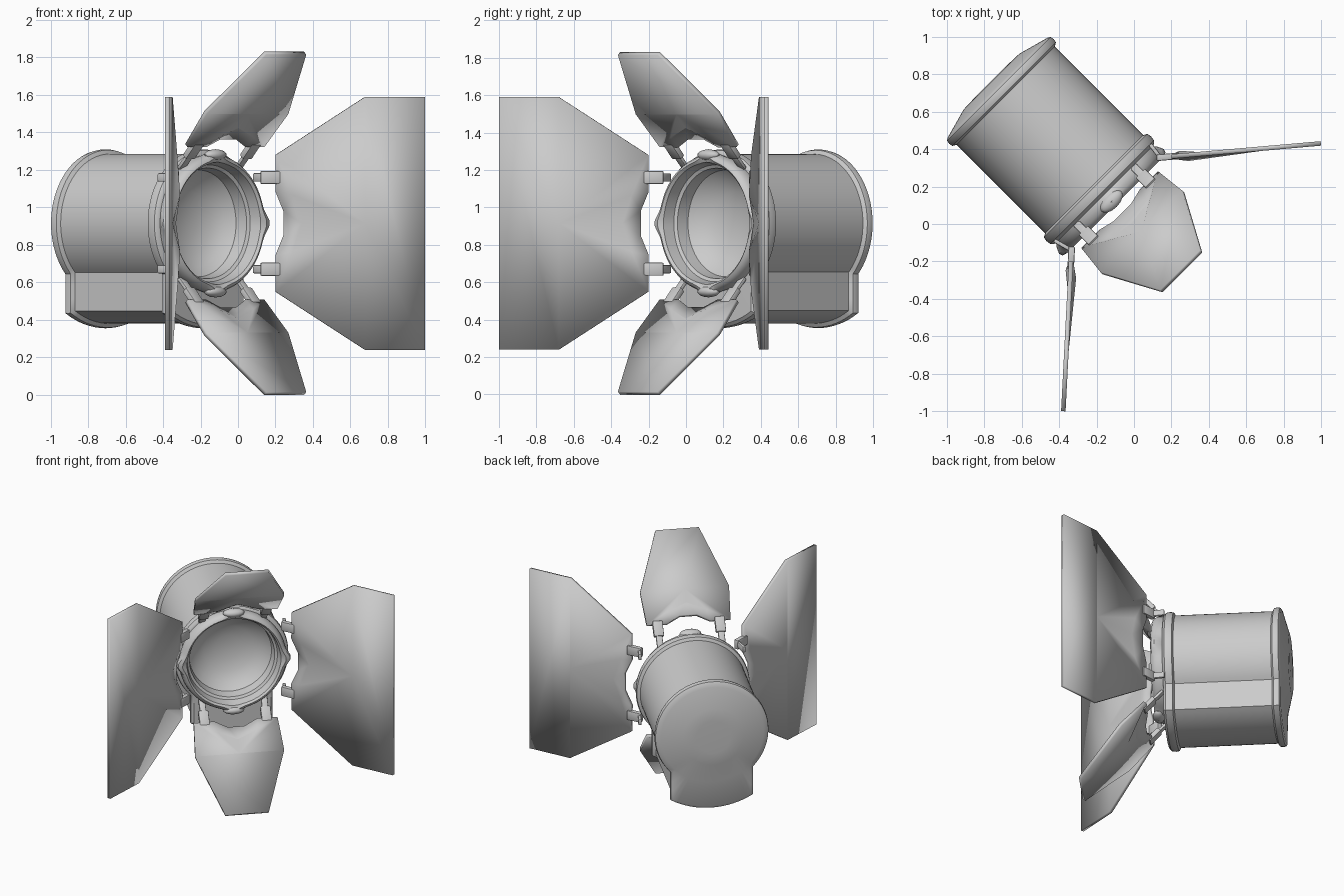
import bpy, bmesh, math
from mathutils import Vector, Matrix

if "Cube" in bpy.data.objects:
    bpy.data.objects.remove(bpy.data.objects["Cube"])

CZ = 0.915                      # height of the lamp axis
K = math.sqrt(0.5)
UP = Vector((0, 0, 1))


def P(t, s, z):
    """t = forward along the lamp axis, s = sideways, z = above the axis."""
    return Vector(((t + s) * K, (s - t) * K, z + CZ))


def finish(name, bm, angle=35):
    bmesh.ops.recalc_face_normals(bm, faces=bm.faces[:])
    me = bpy.data.meshes.new(name)
    bm.to_mesh(me)
    bm.free()
    ob = bpy.data.objects.new(name, me)
    bpy.context.collection.objects.link(ob)
    bpy.context.view_layer.objects.active = ob
    ob.select_set(True)
    bpy.ops.object.shade_smooth_by_angle(angle=math.radians(angle))
    ob.select_set(False)
    return ob


def keyhole(d):
    """Round housing outline with a box-like lower part, shrunk by d."""
    R, hw, low = 0.395 - d, 0.287 - d, 0.56 - d
    a0 = math.asin(hw / R)
    pts = []
    for i in range(65):
        a = a0 + (2 * math.pi - 2 * a0) * i / 64
        pts.append((R * math.sin(a), -R * math.cos(a)))
    c = math.asin(hw / low)
    zc, z0 = low * math.cos(c), R * math.cos(a0)
    pts += [(-hw, -z0 + (z0 - zc) * f) for f in (0.33, 0.67)]
    for i in range(17):
        a = -c + 2 * c * i / 16
        pts.append((low * math.sin(a), -low * math.cos(a)))
    pts += [(hw, -z0 + (z0 - zc) * f) for f in (0.67, 0.33)]
    return pts


def circle(r, lobe=0.0):
    """Circle at the same angles as the keyhole, with four optional lobes."""
    out = []
    for s, z in keyhole(0):
        a = math.atan2(z, s)
        off = (a + math.pi / 4) % (math.pi / 2) - math.pi / 4
        rr = r + lobe * math.exp(-(off / 0.14) ** 2)
        out.append((rr * math.cos(a), rr * math.sin(a)))
    return out


def loft(name, sections):
    bm = bmesh.new()
    rings = [[bm.verts.new(P(t, s, z)) for s, z in pts] for t, pts in sections]
    for a, b in zip(rings, rings[1:]):
        for i in range(len(a)):
            j = (i + 1) % len(a)
            bm.faces.new((a[i], a[j], b[j], b[i]))
    bm.faces.new(rings[0])
    bm.faces.new(rings[-1])
    return finish(name, bm)


# Housing: domed back, rear rim, body, front rim, lobed bezel and recessed dish
housing = [(-1.078, circle(0.12)), (-1.075, circle(0.21)), (-1.035, circle(0.355))]
housing += [(t, keyhole(d)) for t, d in (
    (-1.03, 0.02), (-1.02, 0.004), (-1.0, 0), (-0.98, 0.004), (-0.968, 0.025),
    (-0.3, 0.025), (-0.29, 0.004), (-0.265, 0), (-0.24, 0.004), (-0.225, 0.02))]
housing += [(t, circle(r, l)) for t, r, l in (
    (-0.223, 0.365, 0), (-0.2, 0.368, 0.015), (-0.17, 0.362, 0.035),
    (-0.15, 0.35, 0.04), (-0.142, 0.335, 0.025), (-0.155, 0.322, 0.005),
    (-0.22, 0.312, 0), (-0.23, 0.295, 0), (-0.30, 0.285, 0),
    (-0.345, 0.24, 0), (-0.38, 0.17, 0), (-0.40, 0.09, 0), (-0.405, 0.02, 0))]
loft("lamp_housing", housing)

# Small knobs on the bezel, above and below the opening
for n, sg in (("top", 1), ("bottom", -1)):
    bm = bmesh.new()
    bmesh.ops.create_uvsphere(bm, u_segments=16, v_segments=10, radius=1)
    for v in bm.verts:
        v.co = P(-0.17 + 0.04 * v.co.x, 0.075 * v.co.y, sg * 0.365 + 0.03 * v.co.z)
    finish(n + "_bezel_knob", bm)


def door(name, start, end, v, widths, gap):
    """Barn door flap; widths are (distance, half width) from the inner edge."""
    u = (end - start).normalized()
    n = u.cross(v).normalized()
    if n.dot(P(0, 0, 0) - start) < 0:
        n = -n
    bm = bmesh.new()

    def vert(a, b, h=0):
        return bm.verts.new(start + u * a + v * b + n * h)
    left = [vert(a, -b) for a, b in widths]
    right = [vert(a, b) for a, b in widths]
    p0, p1 = vert(0, -gap), vert(0, gap)
    q0, q1 = vert(0.045, -gap * 0.4, -0.015), vert(0.045, gap * 0.4, -0.015)
    d = vert(0.14, 0, 0)
    e0, e1 = vert(0.09, -gap * 0.9, 0.02), vert(0.09, gap * 0.9, 0.02)
    k = vert(widths[1][0], 0, 0)
    # flat halves with a creased patch at the notched inner edge
    bm.faces.new([p0, e0, d, k] + [left[1], left[0]])
    bm.faces.new([p1, e1, d, k] + [right[1], right[0]])
    bm.faces.new([k] + left[1:] + right[:0:-1])
    for f in ((p0, q0, e0), (q0, d, e0), (q0, q1, d), (q1, e1, d), (q1, p1, e1)):
        bm.faces.new(f)
    ob = finish(name, bm, 25)
    m = ob.modifiers.new("thickness", 'SOLIDIFY')
    m.thickness = 0.024
    m.offset = 0
    return u


def box(name, c, ax, ay, size):
    az = ax.cross(ay).normalized()
    M = Matrix((ax, ay, az)).transposed().to_4x4()
    M.translation = c
    bm = bmesh.new()
    bmesh.ops.create_cube(bm, size=1, matrix=M @ Matrix.Diagonal((*size, 1)))
    bmesh.ops.bevel(bm, geom=bm.edges[:], offset=0.007, segments=2,
                    affect='EDGES', profile=0.5)
    finish(name, bm)


def hinges(name, c, u, v, spread, root):
    """Two clips at the inner edge of a door, each with an arm to the bezel."""
    for i, sg in enumerate((-1, 1)):
        p = c + v * spread * sg
        box(f"{name}_clip_{i}", p, u, v, (0.11, 0.07, 0.035))
        r = root + v * spread * sg
        q = p - u * 0.035
        box(f"{name}_arm_{i}", (q + r) / 2, (q - r).normalized(), v,
            ((q - r).length + 0.02, 0.045, 0.022))


# Side doors, long and tall
S = ((0, 0.365), (0.48, 0.675), (0.8, 0.675))
for name, a, b, sg in (("right", (0.2, 0.36), (0.998, 0.43), 1),
                       ("left", (-0.336, -0.2), (-0.377, -0.998), -1)):
    a, b = Vector((*a, CZ)), Vector((*b, CZ))
    u = door(name + "_door", a, b, UP, S, 0.17)
    hinges(name + "_hinge", a - u * 0.025, u, UP, 0.245, P(-0.23, 0.36 * sg, 0))

# Top and bottom doors, narrow and tapered
T = ((0, 0.29), (0.24, 0.308), (0.672, 0.15))
side = (P(0, 1, 0) - P(0, 0, 0)).normalized()
for name, sg in (("top", 1), ("bottom", -1)):
    a, b = P(-0.1, 0, 0.415 * sg), P(0.355, 0, 0.907 * sg)
    u = door(name + "_door", a, b, side, T, 0.15)
    hinges(name + "_hinge", a - u * 0.03, u, side, 0.215, P(-0.21, 0, 0.3 * sg))
